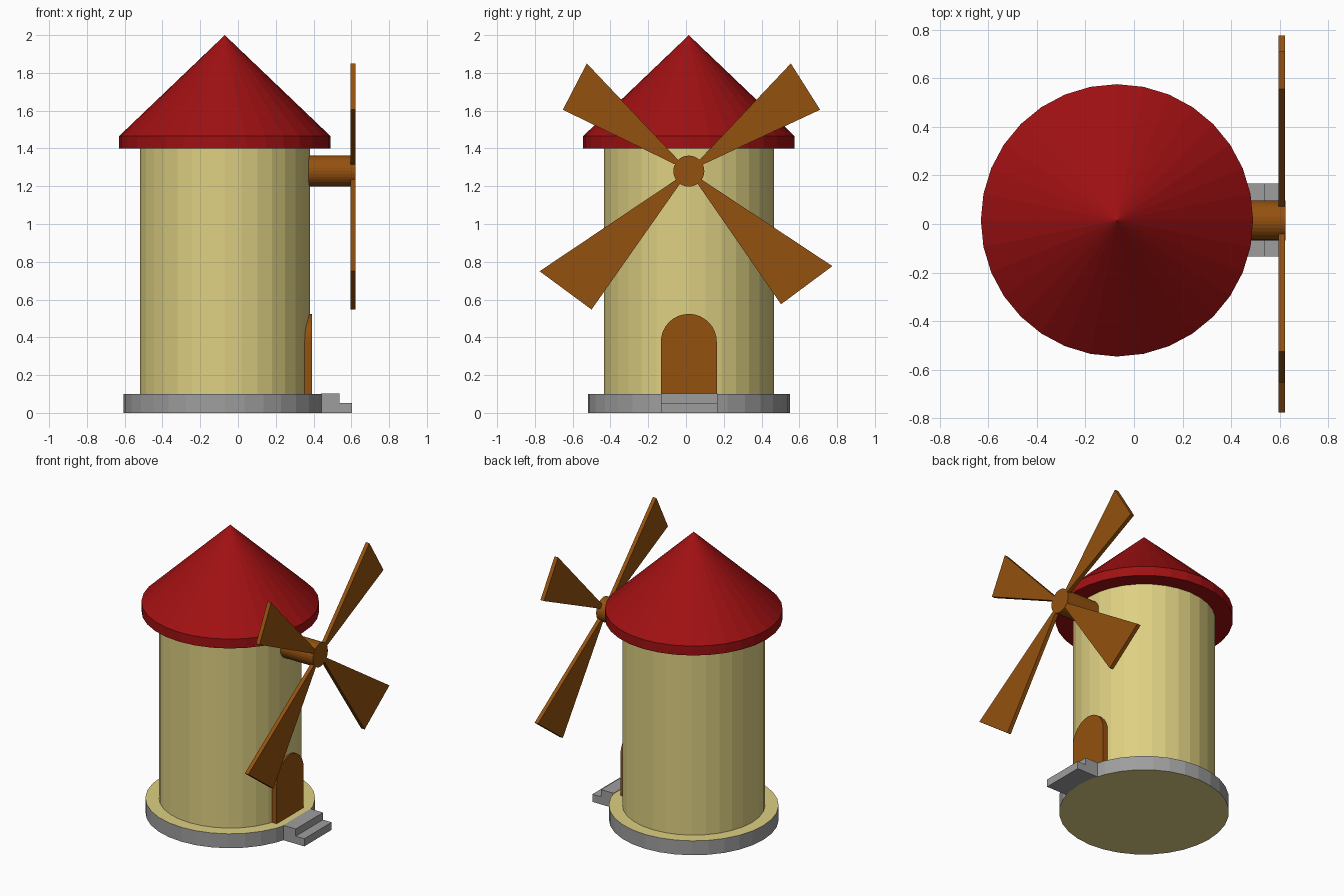
import bpy, bmesh, math

if "Cube" in bpy.data.objects:
    bpy.data.objects.remove(bpy.data.objects["Cube"])

CX, CY = -0.07, 0.015      # tower axis
HUB_Z = 1.28


def material(name, srgb):
    m = bpy.data.materials.new(name)
    lin = [((c / 255 + 0.055) / 1.055) ** 2.4 if c > 10 else c / 255 / 12.92 for c in srgb]
    m.diffuse_color = (*lin, 1)
    m.use_nodes = True
    m.node_tree.nodes["Principled BSDF"].inputs["Base Color"].default_value = m.diffuse_color
    return m


cream = material("cream", (222, 208, 130))
red = material("roof red", (160, 16, 18))
brown = material("wood brown", (148, 81, 15))
grey = material("stone grey", (158, 158, 158))


def finish(name, bm, *mats):
    bmesh.ops.recalc_face_normals(bm, faces=bm.faces)
    mesh = bpy.data.meshes.new(name)
    bm.to_mesh(mesh)
    bm.free()
    for m in mats:
        mesh.materials.append(m)
    ob = bpy.data.objects.new(name, mesh)
    bpy.context.collection.objects.link(ob)
    return ob


def lathe(name, profile, *mats, cap_index=0, n=32):
    """Closed round solid from (radius, z) rings; radius 0 makes a tip."""
    bm = bmesh.new()
    rings = []
    for r, z in profile:
        count = n if r else 1
        rings.append([bm.verts.new((CX + r * math.cos(2 * math.pi * i / n),
                                    CY + r * math.sin(2 * math.pi * i / n), z)) for i in range(count)])
    for a, b in zip(rings, rings[1:]):
        for i in range(n):
            j = (i + 1) % n
            bm.faces.new((a[i], a[j], b[0]) if len(b) == 1 else (a[i], a[j], b[j], b[i]))
    for ring in (rings[0], rings[-1]):
        if len(ring) > 2:
            bm.faces.new(ring).material_index = cap_index
    return finish(name, bm, *mats)


def extrude_x(name, outline, x0, x1, mat):
    """Plate with a (y, z) outline between two x positions."""
    bm = bmesh.new()
    a = [bm.verts.new((x0, y, z)) for y, z in outline]
    b = [bm.verts.new((x1, y, z)) for y, z in outline]
    bm.faces.new(a)
    bm.faces.new(b)
    for i in range(len(a)):
        j = (i + 1) % len(a)
        bm.faces.new((a[i], a[j], b[j], b[i]))
    return finish(name, bm, mat)


# Round body: stone-sided base with cream caps, tower, conical roof
lathe("base", [(0.535, 0), (0.535, 0.1)], grey, cream, cap_index=1)
lathe("tower", [(0.45, 0.1), (0.45, 1.4)], cream)
lathe("roof", [(0.56, 1.4), (0.56, 1.465), (0, 2.0)], red)

# Sail shaft
circle = [(CY + 0.082 * math.cos(2 * math.pi * i / 32),
           HUB_Z + 0.082 * math.sin(2 * math.pi * i / 32)) for i in range(32)]
extrude_x("sail_shaft", circle, 0.35, 0.623, brown)

# Four tapering sails, meeting at the hub centre
tips = {
    "upper_left": [(-0.525, 1.85), (-0.652, 1.605)],
    "upper_right": [(0.555, 1.85), (0.71, 1.605)],
    "lower_left": [(-0.775, 0.75), (-0.5, 0.547)],
    "lower_right": [(0.775, 0.777), (0.503, 0.575)],
}
for side, tip in tips.items():
    extrude_x("sail_" + side, [(CY, HUB_Z)] + tip, 0.595, 0.622, brown)

# Arched door
arch = [(CY + 0.148 * math.cos(math.pi * i / 16),
         0.376 + 0.148 * math.sin(math.pi * i / 16)) for i in range(17)]
extrude_x("door", [(CY - 0.148, 0.1), (CY + 0.148, 0.1)] + arch, 0.345, 0.391, brown)

# Two entrance steps, one stair-shaped profile swept across y
bm = bmesh.new()
stair = [(0.44, 0), (0.603, 0), (0.603, 0.053), (0.537, 0.053), (0.537, 0.103), (0.44, 0.103)]
face = bm.faces.new([bm.verts.new((x, CY - 0.148, z)) for x, z in stair])
swept = bmesh.ops.extrude_face_region(bm, geom=[face])["geom"]
bmesh.ops.translate(bm, vec=(0, 0.3, 0), verts=[v for v in swept if isinstance(v, bmesh.types.BMVert)])
finish("steps", bm, grey)
